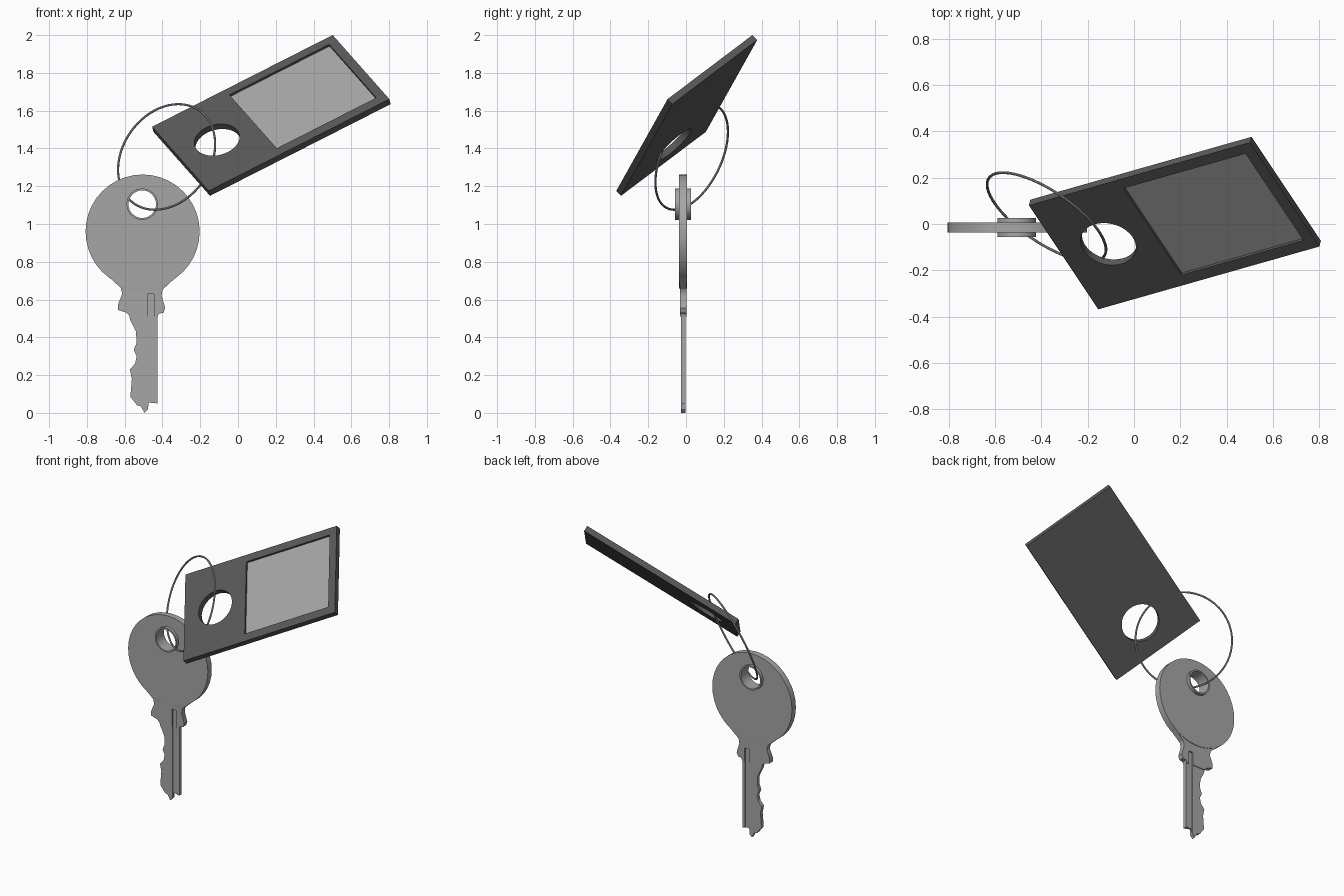
import bpy, bmesh
from math import sin, cos, pi, radians
from mathutils import Matrix, Vector

if "Cube" in bpy.data.objects:
    bpy.data.objects.remove(bpy.data.objects["Cube"])


def circle(cx, cy, r, n=40):
    return [(cx + r * cos(2 * pi * i / n), cy + r * sin(2 * pi * i / n)) for i in range(n)]


def rect(x0, y0, x1, y1):
    return [(x0, y0), (x1, y0), (x1, y1), (x0, y1)]


def plate(name, loops, half, matrix):
    """Solid plate from outline loops (inner loops become holes)."""
    cu = bpy.data.curves.new(name, 'CURVE')
    cu.dimensions = '2D'
    cu.fill_mode = 'BOTH'
    cu.extrude = half
    for loop in loops:
        s = cu.splines.new('POLY')
        s.points.add(len(loop) - 1)
        for p, (x, y) in zip(s.points, loop):
            p.co = (x, y, 0, 1)
        s.use_cyclic_u = True
    tmp = bpy.data.objects.new(name + "_curve", cu)
    bpy.context.collection.objects.link(tmp)
    dg = bpy.context.evaluated_depsgraph_get()
    me = bpy.data.meshes.new_from_object(tmp.evaluated_get(dg))
    bpy.data.objects.remove(tmp)
    bm = bmesh.new()
    bm.from_mesh(me)
    bmesh.ops.remove_doubles(bm, verts=bm.verts, dist=1e-5)
    bmesh.ops.recalc_face_normals(bm, faces=bm.faces)
    bm.to_mesh(me)
    bm.free()
    ob = bpy.data.objects.new(name, me)
    ob.matrix_world = matrix
    bpy.context.collection.objects.link(ob)
    return ob


def cut(ob, cutter):
    m = ob.modifiers.new("cut", 'BOOLEAN')
    m.operation = 'DIFFERENCE'
    m.solver = 'EXACT'
    m.object = cutter
    cutter.hide_render = True
    bpy.context.view_layer.update()
    dg = bpy.context.evaluated_depsgraph_get()
    me = bpy.data.meshes.new_from_object(ob.evaluated_get(dg))
    ob.modifiers.clear()
    ob.data = me
    bpy.data.objects.remove(cutter)


def smooth(ob):
    bpy.ops.object.select_all(action='DESELECT')
    ob.select_set(True)
    bpy.context.view_layer.objects.active = ob
    bpy.ops.object.shade_smooth_by_angle(angle=radians(30))


def paint(name, grey, *obs):
    mat = bpy.data.materials.new(name)
    mat.diffuse_color = (grey, grey, grey, 1)
    mat.use_nodes = True
    mat.node_tree.nodes["Principled BSDF"].inputs["Base Color"].default_value = mat.diffuse_color
    for ob in obs:
        ob.data.materials.clear()
        ob.data.materials.append(mat)


# Key: drawn upright in the xz plane
def upright(y):
    return Matrix.Translation((0, y, 0)) @ Matrix.Rotation(pi / 2, 4, 'X')


KEY = upright(-0.015)
hole = (-0.507, 1.105)
head = plate("key_head", [circle(-0.505, 0.96, 0.302), circle(*hole, 0.078)], 0.021, KEY)
boss = plate("key_hole_collar", [circle(*hole, 0.083, 32), circle(*hole, 0.073, 32)], 0.042, KEY)
shoulder = plate("key_shoulder", [[
    (-0.70, 0.735), (-0.65, 0.69), (-0.62, 0.66), (-0.613, 0.63), (-0.635, 0.575),
    (-0.635, 0.545), (-0.59, 0.53), (-0.57, 0.51), (-0.425, 0.51), (-0.42, 0.525),
    (-0.395, 0.53), (-0.385, 0.555), (-0.405, 0.62), (-0.40, 0.65), (-0.37, 0.69),
    (-0.31, 0.735)]], 0.017, KEY)
blade = plate("key_blade", [[
    (-0.58, 0.53), (-0.57, 0.49), (-0.54, 0.43), (-0.537, 0.37), (-0.552, 0.335),
    (-0.537, 0.30), (-0.545, 0.26), (-0.572, 0.23), (-0.562, 0.18), (-0.57, 0.085),
    (-0.55, 0.06), (-0.535, 0.04), (-0.515, 0.035), (-0.495, 0.0), (-0.477, 0.02),
    (-0.472, 0.055), (-0.425, 0.05), (-0.425, 0.53)]], 0.012, KEY)

# Bevelled neck blending the head into the shoulder
bm = bmesh.new()
for x, z, h in ((-0.61, 0.652, 0.017), (-0.40, 0.652, 0.017),
                (-0.69, 0.725, 0.0208), (-0.32, 0.725, 0.0208)):
    for s in (-1, 1):
        bm.verts.new((x, -0.015 + s * h, z))
bmesh.ops.convex_hull(bm, input=bm.verts)
neck_mesh = bpy.data.meshes.new("key_neck")
bm.to_mesh(neck_mesh)
bm.free()
neck = bpy.data.objects.new("key_neck", neck_mesh)
bpy.context.collection.objects.link(neck)

# Grooves down both faces of the blade and into the shoulder
for part in (shoulder, blade):
    for y, top in ((-0.061, 0.63), (0.031, 0.60)):
        cut(part, plate("groove_cutter", [rect(-0.478, -0.1, -0.445, top)], 0.040, upright(y)))

# Ring through the key and the tag
bpy.ops.mesh.primitive_torus_add(major_radius=0.301, minor_radius=0.006,
                                 major_segments=64, minor_segments=8)
ring = bpy.context.object
ring.name = "key_ring"
axis = Vector((0.52, 0.77, -0.37))
ring.matrix_world = (Matrix.Translation((-0.378, 0.03, 1.355))
                     @ axis.to_track_quat('Z', 'Y').to_matrix().to_4x4())

# Tag: tilted frame with origin at its lower left front corner
u = Vector((0.947, 0.269, 0.481)).normalized()
v = Vector((-0.301, 0.443, 0.333))
v = (v - u * v.dot(u)).normalized()
n = u.cross(v)
corner = Vector((-0.151, -0.362, 1.183))


def tilted(depth):
    m = Matrix((u, v, n)).transposed().to_4x4()
    m.translation = corner - n * depth
    return m


window = rect(0.438, 0.048, 1.048, 0.58)
tag = plate("tag_body", [rect(-0.008, -0.007, 1.098, 0.631), circle(0.217, 0.315, 0.122)],
            0.0185, tilted(0.0185))
cut(tag, plate("window_cutter", [window], 0.015, tilted(0)))
panel = plate("tag_label_panel", [window], 0.001, tilted(0.0145))

paint("dark_plastic", 0.10, tag)
paint("grey_metal", 0.38, head, boss, neck, shoulder, blade, panel)
paint("ring_steel", 0.38, ring)

for ob in (head, boss, shoulder, blade, ring, tag):
    smooth(ob)
